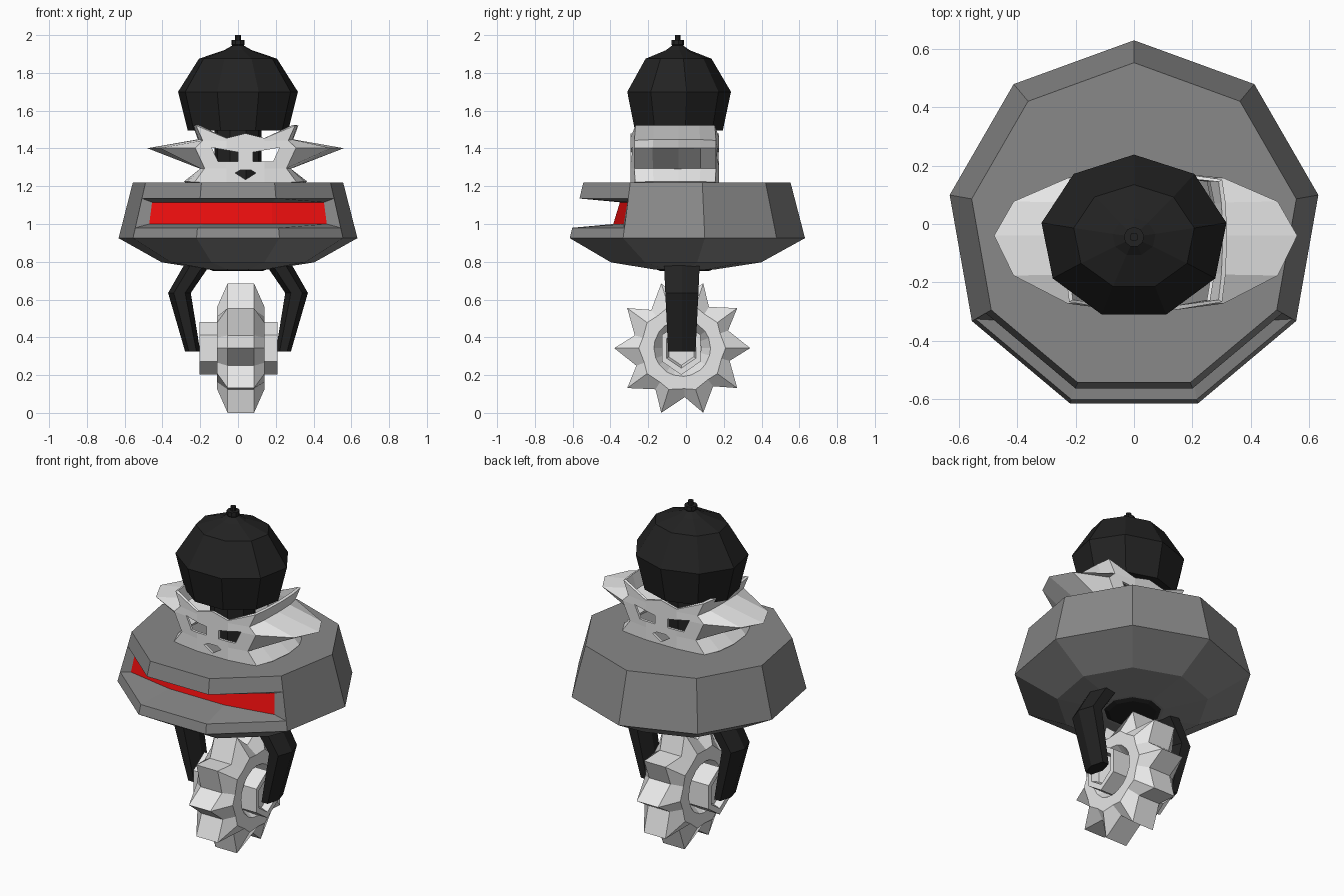
import bpy, bmesh
from math import cos, sin, radians

if "Cube" in bpy.data.objects:
    bpy.data.objects.remove(bpy.data.objects["Cube"])


def material(name, r, g, b):
    m = bpy.data.materials.new(name)
    m.use_nodes = True
    m.diffuse_color = (r, g, b, 1)
    bsdf = next(n for n in m.node_tree.nodes if n.type == 'BSDF_PRINCIPLED')
    bsdf.inputs["Base Color"].default_value = (r, g, b, 1)
    return m


WHITE = material("off_white", .8, .8, .8)
GREY = material("mid_grey", .25, .25, .25)
BLACK = material("soft_black", .016, .016, .016)
RED = material("red", .8, .004, .004)


def finish(name, bm, *mats):
    bmesh.ops.recalc_face_normals(bm, faces=bm.faces)
    mesh = bpy.data.meshes.new(name)
    bm.to_mesh(mesh)
    bm.free()
    for m in mats:
        mesh.materials.append(m)
    ob = bpy.data.objects.new(name, mesh)
    bpy.context.collection.objects.link(ob)
    return ob


def loft(rings, caps=True, closed=False):
    """Skin a stack of equal-length point rings."""
    bm = bmesh.new()
    vs = [[bm.verts.new(p) for p in ring] for ring in rings]
    n = len(rings[0])
    pairs = list(zip(vs, vs[1:])) + ([(vs[-1], vs[0])] if closed else [])
    for a, b in pairs:
        for i in range(n):
            j = (i + 1) % n
            bm.faces.new((a[i], a[j], b[j], b[i]))
    if caps and not closed:
        bm.faces.new(vs[0])
        bm.faces.new(vs[-1])
    return bm, vs


def ring_z(n, rx, ry, z, cx=0, cy=0, start=90):
    angs = [radians(start + 360 * i / n) for i in range(n)]
    return [(cx + rx * cos(a), cy + ry * sin(a), z) for a in angs]


# Nine-sided body with a visor slot across its three front sides
def wall(z):
    return .642 - .26 * (z - .925)


profile = [(.17, .76), (.41, .797)] + [(wall(z), z) for z in (.925, .98, 1.135, 1.22)]
bm, v = loft([ring_z(9, r, r, z, cy=-.012) for r, z in profile])
low, high = v[3], v[4]
for k in (3, 4, 5):
    bm.faces.remove(bm.faces.get((low[k], low[k + 1], high[k + 1], high[k])))
inner_low = [bm.verts.new((x, y, 1.0)) for x, y in ((-.47, -.33), (-.18, -.385), (.18, -.385), (.47, -.33))]
inner_high = [bm.verts.new((x, y, 1.115)) for x, y in ((-.455, -.31), (-.18, -.35), (.18, -.35), (.455, -.31))]
for i in range(3):
    k = i + 3
    bm.faces.new((low[k], low[k + 1], inner_low[i + 1], inner_low[i]))
    bm.faces.new((high[k], high[k + 1], inner_high[i + 1], inner_high[i]))
    bm.faces.new((inner_low[i], inner_low[i + 1], inner_high[i + 1], inner_high[i])).material_index = 1
for i in (0, 3):
    bm.faces.new((low[i + 3], high[i + 3], inner_high[i], inner_low[i]))
finish("body", bm, GREY, RED)

# Domed head covering with a small stem
dome = [(.27, .24, 1.495), (.322, .283, 1.70), (.21, .18, 1.875), (.075, .065, 1.92),
        (.03, .03, 1.945), (.035, .035, 1.95), (.035, .035, 1.975), (.015, .015, 1.975), (.015, .015, 2.0)]
bm, v = loft([ring_z(9, rx, ry, z, cy=-.045) for rx, ry, z in dome])
finish("head_dome", bm, BLACK)
bm, v = loft([ring_z(9, .125, .12, z, cy=-.045) for z in (1.21, 1.51)])
finish("neck", bm, BLACK)

# Spiked mask collar: mirrored half-sections lofted upward
MASK_X = .04


def mask_ring(z, mid, shoulder, corner, dip=0, bump=0):
    half = [(0, -.28, z - dip + bump), (.1, -.28, z - dip), (corner, -.26, z), (shoulder, -.17, z), (mid, -.04, z),
            (shoulder, .07, z), (corner, .145, z), (.1, .16, z - dip), (0, .16, z - dip + bump)]
    full = half + [(-x, y, h) for x, y, h in half[-2:0:-1]]
    return [(x + MASK_X, y, h) for x, y, h in full]


bm, v = loft([mask_ring(1.215, .315, .30, .26), mask_ring(1.295, .225, .225, .21),
              mask_ring(1.40, .505, .44, .26), mask_ring(1.44, .24, .235, .22),
              mask_ring(1.525, .265, .26, .25, dip=.07, bump=.025)], caps=False)
mask = finish("mask", bm, WHITE)
solid = mask.modifiers.new("thickness", 'SOLIDIFY')
solid.thickness = .015
solid.offset = -1

# Eye and nose openings pass through the front and back of the mask
eye = [(.04, 1.33), (.04, 1.38), (.18, 1.405), (.145, 1.33)]
nose = [(0, 1.235), (-.055, 1.27), (-.03, 1.285), (.03, 1.285), (.055, 1.27)]
cutters = []
for name, outline in (("left_eye_cutter", eye), ("right_eye_cutter", [(-x, z) for x, z in eye]),
                      ("nose_cutter", nose)):
    bm, v = loft([[(x + MASK_X, y, z) for x, z in outline] for y in (-.5, .4)])
    cut = finish(name, bm, WHITE)
    cut.hide_render = True
    mod = mask.modifiers.new(name, 'BOOLEAN')
    mod.operation = 'DIFFERENCE'
    mod.solver = 'EXACT'
    mod.object = cut
    cutters.append(cut)
bpy.context.view_layer.update()
evaluated = mask.evaluated_get(bpy.context.evaluated_depsgraph_get())
baked = bpy.data.meshes.new_from_object(evaluated)
mask.modifiers.clear()
mask.data = baked
for cut in cutters:
    bpy.data.objects.remove(cut)

# Bent fork legs and their mount under the body
for name, side in (("left_leg", 1), ("right_leg", -1)):
    path = [(.20, .81, .07, .10), (.31, .635, .06, .092), (.24, .325, .04, .076)]
    bm, v = loft([ring_z(6, rx, ry * 1.1, z, cx=side * x, cy=-.022, start=0) for x, z, rx, ry in path])
    finish(name, bm, BLACK)
bm, v = loft([ring_z(9, r, r, z, cy=-.012) for r, z in ((.13, .75), (.168, .765))])
finish("fork_mount", bm, BLACK)

# Saw-toothed wheel, swept along x
WY, WZ, WX = -.02, .343, .015


def saw_ring(x, tip, root):
    pts = []
    for i in range(10):
        for angle, r in ((36 * i - 15, root), (36 * i, tip)):
            a = radians(angle)
            pts.append((WX + x, WY + r * cos(a), WZ + r * sin(a)))
    return pts


side_profile = [(.05, .10, .10), (.125, .15, .15), (.125, .23, .215), (.07, .36, .26)]
rings = [saw_ring(-x, t, r) for x, t, r in side_profile]
rings += [saw_ring(x, t, r) for x, t, r in reversed(side_profile)]
bm, v = loft(rings, closed=True)
finish("saw_wheel", bm, WHITE)

# Six-sided hub with recessed ends
hub = []
for x, r in ((-.165, .09), (-.203, .105), (-.203, .14), (.21, .14), (.21, .105), (.17, .09)):
    angs = [radians(30 + 60 * i) for i in range(6)]
    hub.append([(x, -.025 + r * .85 * cos(a), .342 + r * sin(a)) for a in angs])
bm, v = loft(hub)
finish("wheel_hub", bm, WHITE)
